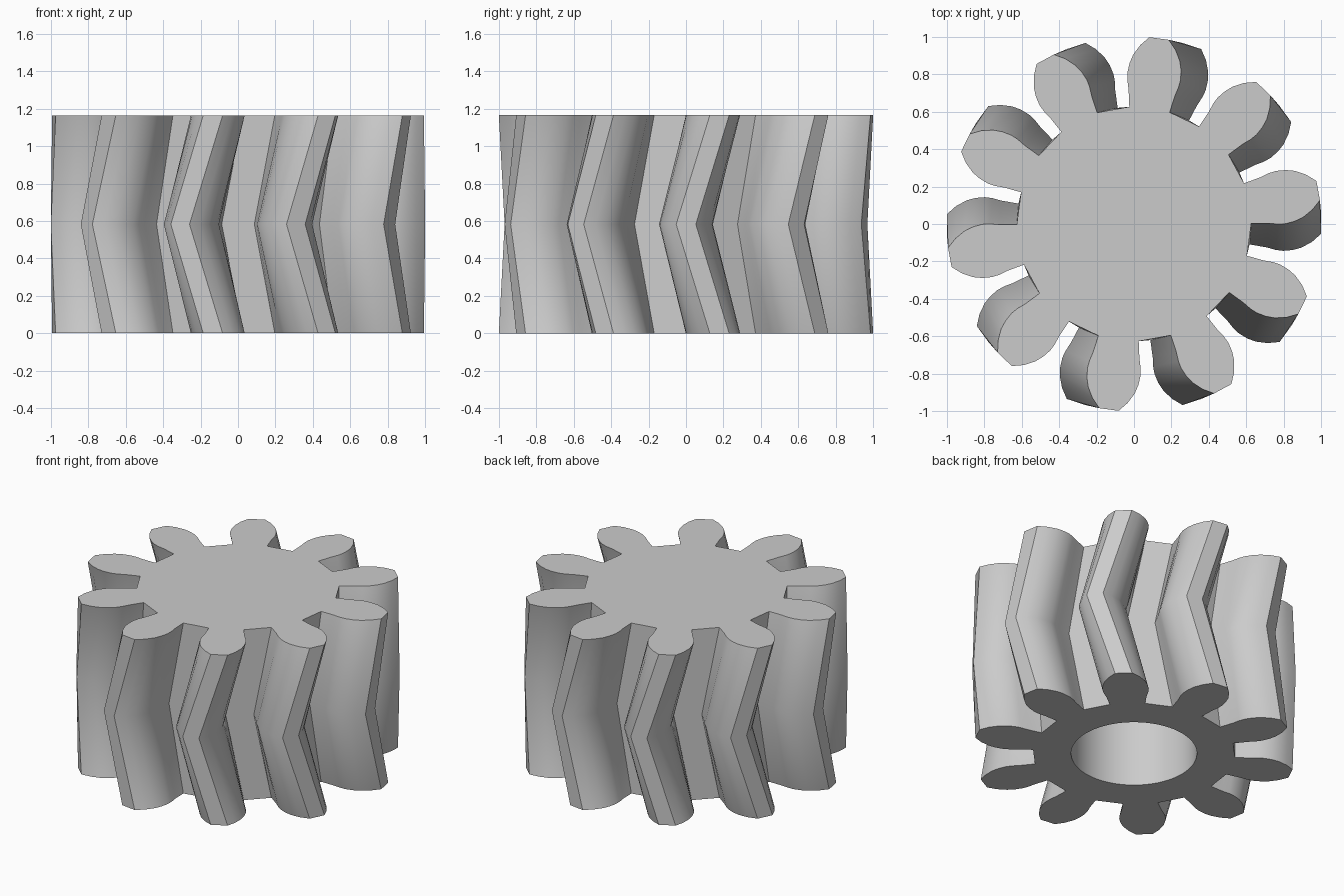
import bpy, bmesh, math

cube = bpy.data.objects.get("Cube")
if cube:
    bpy.data.objects.remove(cube)

TEETH = 10
HEIGHT = 1.165
TWIST = math.radians(10.3)
BORE_R = 0.39
BORE_DEPTH = 1.0
BORE_SIDES = 64

# Flank of one tooth: radius, half angle in degrees
FLANK = [(0.627, 10), (0.72, 10), (0.77, 10.35), (0.81, 10.2), (0.86, 9.3),
         (0.905, 8), (0.957, 5.7), (1.002, 3)]


def ring(bm, points, z, turn=0.0):
    return [bm.verts.new((r * math.cos(a + turn), r * math.sin(a + turn), z))
            for r, a in points]


def wall(bm, low, high):
    n = len(low)
    for i in range(n):
        j = (i + 1) % n
        bm.faces.new((low[i], low[j], high[j], high[i]))


def loop_edges(bm, verts):
    return [bm.edges.get((verts[i - 1], verts[i])) for i in range(len(verts))]


# Gear outline, tooth after tooth
tooth = [(r, -math.radians(a)) for r, a in FLANK]
tooth += [(r, math.radians(a)) for r, a in reversed(FLANK)]
outline = [(r, a + math.tau * k / TEETH) for k in range(TEETH) for r, a in tooth]

# Herringbone body: turned ends, straight rulings to the middle
bm = bmesh.new()
bottom = ring(bm, outline, 0, TWIST)
middle = ring(bm, outline, HEIGHT / 2)
top = ring(bm, outline, HEIGHT, TWIST)
wall(bm, bottom, middle)
wall(bm, middle, top)
bm.faces.new(top)

# Blind shaft bore opening at the bottom
circle = [(BORE_R, math.tau * i / BORE_SIDES) for i in range(BORE_SIDES)]
mouth = ring(bm, circle, 0)
bore_end = ring(bm, circle, BORE_DEPTH)
wall(bm, mouth, bore_end)
bm.faces.new(bore_end)
bmesh.ops.triangle_fill(bm, use_beauty=True, normal=(0, 0, -1),
                        edges=loop_edges(bm, bottom) + loop_edges(bm, mouth))
bmesh.ops.recalc_face_normals(bm, faces=bm.faces)

mesh = bpy.data.meshes.new("herringbone_gear")
bm.to_mesh(mesh)
bm.free()
gear = bpy.data.objects.new("herringbone_gear", mesh)
bpy.context.collection.objects.link(gear)

# Plain grey finish
grey = bpy.data.materials.new("light_grey")
grey.use_nodes = True
color = (0.6, 0.6, 0.6, 1)
grey.diffuse_color = color
grey.node_tree.nodes["Principled BSDF"].inputs["Base Color"].default_value = color
mesh.materials.append(grey)

bpy.ops.object.select_all(action='DESELECT')
gear.select_set(True)
bpy.context.view_layer.objects.active = gear
bpy.ops.object.shade_smooth_by_angle(angle=math.radians(30))
